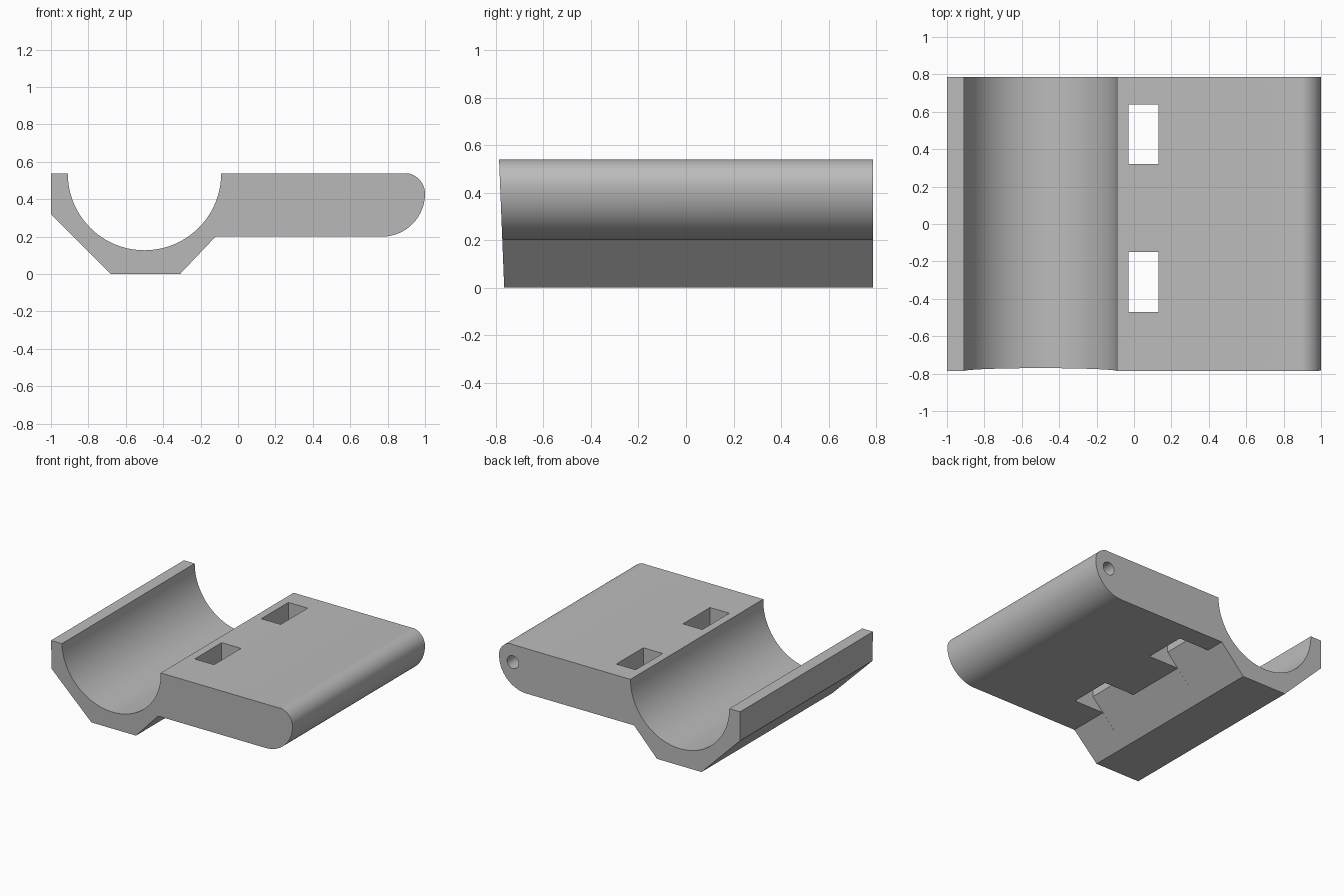
import bpy, bmesh
from math import sin, cos, radians

cube = bpy.data.objects.get("Cube")
if cube:
    bpy.data.objects.remove(cube, do_unlink=True)

TOP, HALF = 0.537, 0.787          # height and half length

grey = bpy.data.materials.new("plain grey")
grey.use_nodes = True
colour = (0.5, 0.5, 0.5, 1)
grey.diffuse_color = colour
grey.node_tree.nodes["Principled BSDF"].inputs["Base Color"].default_value = colour


def arc(cx, cz, r, start, end, steps):
    """Points along an arc in the x-z plane, angles in degrees."""
    angles = [radians(start + (end - start) * i / steps) for i in range(steps + 1)]
    return [(cx + r * cos(a), cz + r * sin(a)) for a in angles]


def extrude_profile(name, profile, y0, y1):
    """Solid made by sweeping an x-z outline along y."""
    bm = bmesh.new()
    face = bm.faces.new([bm.verts.new((x, y0, z)) for x, z in profile])
    swept = bmesh.ops.extrude_face_region(bm, geom=[face])["geom"]
    for v in swept:
        if isinstance(v, bmesh.types.BMVert):
            v.co.y = y1
    bmesh.ops.recalc_face_normals(bm, faces=bm.faces)
    mesh = bpy.data.meshes.new(name)
    bm.to_mesh(mesh)
    bm.free()
    mesh.materials.append(grey)
    obj = bpy.data.objects.new(name, mesh)
    bpy.context.collection.objects.link(obj)
    return obj


# Body: half-round cradle on the left, thick plate with a rounded edge on the right
outline = [(-1, TOP), (-1, 0.32), (-0.68, 0), (-0.31, 0), (-0.12, 0.2)]
outline += arc(0.77, 0.43, 0.23, -90, 0, 20)
outline += arc(0.89, TOP - 0.107, 0.11, 0, 90, 12)[1:-1] + [(0.89, TOP)]
outline += arc(-0.5, TOP, 0.41, 0, -180, 48)
body = extrude_profile("cradle_body", outline, -HALF, HALF)

# Front end leans back slightly towards the bottom
for v in body.data.vertices:
    if v.co.y < 0:
        v.co.y += (TOP - v.co.z) * 0.04

# Strap slots: their inner wall follows the sloping underside of the cradle
slot = [(-0.03, 0.7), (-0.03, 0.294), (-0.218, 0.098), (0.13, 0.098), (0.13, 0.7)]
cutters = [extrude_profile("slot_cutter", slot, y, y + 0.32) for y in (-0.47, 0.32)]

# Pin hole, open at the back only
pin = arc(0.885, 0.405, 0.048, 0, 345, 23)
cutters.append(extrude_profile("pin_hole_cutter", pin, -0.6, 1))

bpy.context.view_layer.objects.active = body
for cutter in cutters:
    cutter.hide_render = True
    mod = body.modifiers.new("cut", "BOOLEAN")
    mod.operation = "DIFFERENCE"
    mod.solver = "EXACT"
    mod.object = cutter
    bpy.ops.object.modifier_apply(modifier=mod.name)
    bpy.data.objects.remove(cutter, do_unlink=True)

bpy.ops.object.select_all(action="DESELECT")
body.select_set(True)
bpy.ops.object.shade_smooth_by_angle(angle=radians(30))
